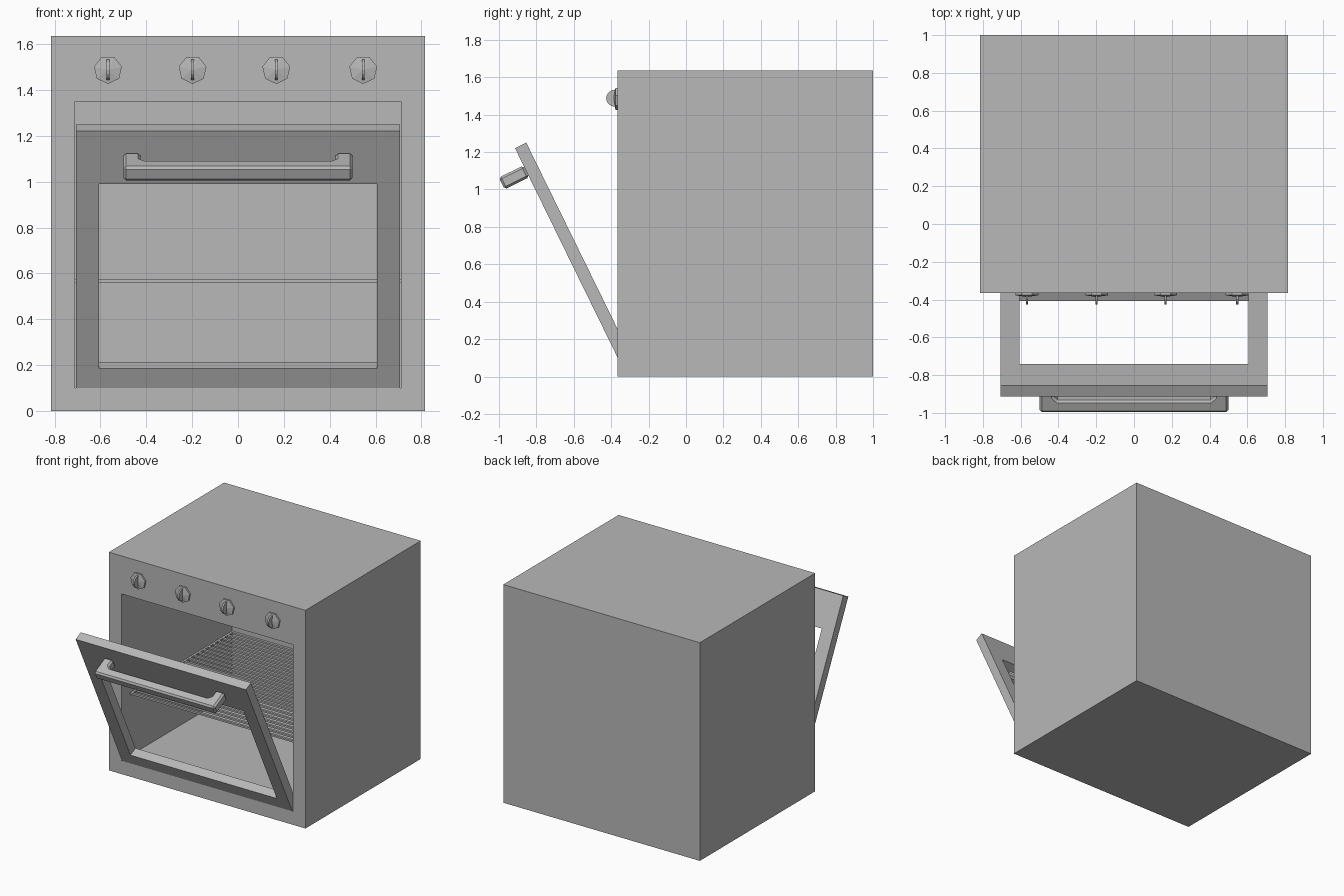
import bpy, bmesh, math
from mathutils import Matrix, Vector

cube = bpy.data.objects.get("Cube")
if cube:
    bpy.data.objects.remove(cube, do_unlink=True)

grey = bpy.data.materials.new("plain_grey")
grey.use_nodes = True
colour = (0.48, 0.48, 0.48, 1)
grey.diffuse_color = colour
grey.node_tree.nodes["Principled BSDF"].inputs["Base Color"].default_value = colour

FRONT = -0.365
BACK = 1.0
HALF = 0.815
HEIGHT = 1.635
OPEN_X, OPEN_LOW, OPEN_HIGH = 0.71, 0.1, 1.35
CAVITY_BACK = 0.945


def finish(name, bm, matrix=None):
    """Turn a bmesh into a named grey object."""
    bmesh.ops.recalc_face_normals(bm, faces=bm.faces)
    mesh = bpy.data.meshes.new(name)
    bm.to_mesh(mesh)
    bm.free()
    mesh.materials.append(grey)
    obj = bpy.data.objects.new(name, mesh)
    bpy.context.collection.objects.link(obj)
    if matrix:
        obj.matrix_world = matrix
    return obj


def add_box(bm, low, high):
    low, high = Vector(low), Vector(high)
    size = Matrix.Diagonal((*(high - low), 1))
    bmesh.ops.create_cube(bm, size=1, matrix=Matrix.Translation((low + high) / 2) @ size)


def add_prism(bm, points, offset):
    """Extrude a closed outline of 3D points along an offset."""
    face = bm.faces.new([bm.verts.new(p) for p in points])
    moved = bmesh.ops.extrude_face_region(bm, geom=[face], use_keep_orig=True)
    verts = [g for g in moved["geom"] if isinstance(g, bmesh.types.BMVert)]
    bmesh.ops.translate(bm, verts=verts, vec=offset)


# Oven body: a box with the cooking cavity pushed in from the front
bm = bmesh.new()
add_box(bm, (-HALF, FRONT, 0), (HALF, BACK, HEIGHT))
bm.normal_update()
face = min(bm.faces, key=lambda f: f.calc_center_median().y)
bmesh.ops.inset_region(bm, faces=[face], thickness=0.1)
for v in face.verts:
    v.co.x = math.copysign(OPEN_X, v.co.x)
    v.co.z = OPEN_HIGH if v.co.z > HEIGHT / 2 else OPEN_LOW
pushed = bmesh.ops.extrude_discrete_faces(bm, faces=[face])["faces"][0]
for v in pushed.verts:
    v.co.y = CAVITY_BACK
finish("oven_body", bm)

# Wire rack: cross bars between two side rails
bm = bmesh.new()
RACK_FRONT, BARS = -0.265, 22
Z0, Z1 = 0.56, 0.573
step = (CAVITY_BACK - RACK_FRONT - 0.02) / (BARS - 1)
for i in range(BARS):
    y = RACK_FRONT + i * step
    add_box(bm, (-OPEN_X, y, Z0), (OPEN_X, y + 0.018, Z1))
for side in (-1, 1):
    edge = side * OPEN_X
    inner = side * (OPEN_X - 0.015)
    add_box(bm, (min(edge, inner), RACK_FRONT, Z0), (max(edge, inner), CAVITY_BACK, Z1))
finish("wire_rack", bm)

# Door frame, built upright and then tilted about its lower front edge
tilt = Matrix.Translation((0, FRONT, OPEN_LOW)) @ Matrix.Rotation(math.radians(26.1), 4, "X")
THICK, DOOR_X, DOOR_H = 0.067, 0.706, 1.248
WIN_X, WIN_LOW, WIN_HIGH = 0.607, 0.095, 0.992


def rectangle(bm, half, low, high, y):
    corners = ((-half, low), (half, low), (half, high), (-half, high))
    return [bm.verts.new((x, y, z)) for x, z in corners]


bm = bmesh.new()
loops = [rectangle(bm, DOOR_X, 0, DOOR_H, 0), rectangle(bm, WIN_X, WIN_LOW, WIN_HIGH, 0),
         rectangle(bm, WIN_X, WIN_LOW, WIN_HIGH, THICK), rectangle(bm, DOOR_X, 0, DOOR_H, THICK)]
for n, loop in enumerate(loops):
    other = loops[(n + 1) % 4]
    for i in range(4):
        j = (i + 1) % 4
        bm.faces.new((loop[i], loop[j], other[j], other[i]))
finish("door_frame", bm, tilt)

# Door handle: a U-shaped outline with softened edges
half_outline = [(0.5, 0), (0.5, -0.147), (-0.5, -0.147), (-0.5, 0),
                (-0.425, 0), (-0.425, -0.055), (-0.405, -0.075),
                (0.405, -0.075), (0.425, -0.055), (0.425, 0)]
bm = bmesh.new()
add_prism(bm, [(x, y, 1.075) for x, y in half_outline], (0, 0, 0.07))
handle = finish("door_handle", bm, tilt)
bevel = handle.modifiers.new("soft_edges", "BEVEL")
bevel.width = 0.012
bevel.segments = 1
bevel.limit_method = "ANGLE"
bevel.angle_limit = math.radians(60)

# Control knobs: seven-sided base, shallow cone and a rounded grip fin
KNOB_Z, RADIUS = 1.488, 0.062
for n, x in enumerate((-0.567, -0.198, 0.167, 0.546)):
    bm = bmesh.new()
    ring = [(RADIUS * math.sin(a), 0, -RADIUS * math.cos(a))
            for a in (math.tau * i / 7 for i in range(7))]
    add_prism(bm, ring, (0, -0.012, 0))
    front = min(bm.faces, key=lambda f: f.calc_center_median().y)
    tip = bmesh.ops.poke(bm, faces=[front])["verts"][0]
    tip.co.y = -0.022
    fin = [(-0.006, -0.012 - 0.05 * math.sin(a), 0.046 * math.cos(a))
           for a in (math.pi * i / 8 for i in range(9))]
    add_prism(bm, fin, (0.012, 0, 0))
    finish(f"control_knob_{n + 1}", bm, Matrix.Translation((x, FRONT, KNOB_Z)))
